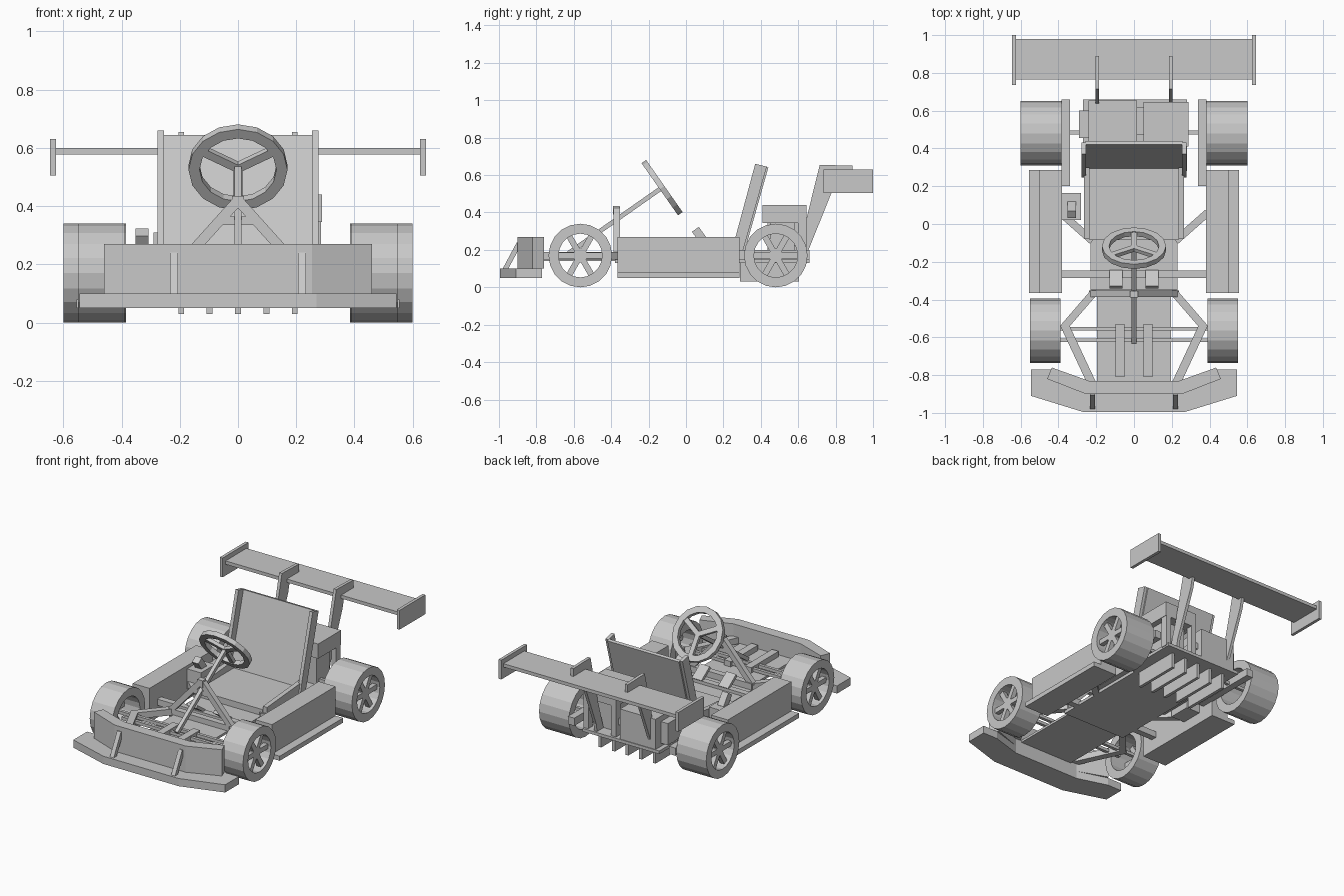
import bpy, bmesh, math
from mathutils import Vector, Matrix

if "Cube" in bpy.data.objects:
    bpy.data.objects.remove(bpy.data.objects["Cube"])

grey = bpy.data.materials.new("plain grey")
grey.diffuse_color = (0.58, 0.58, 0.58, 1)
grey.use_nodes = True
grey.node_tree.nodes["Principled BSDF"].inputs["Base Color"].default_value = grey.diffuse_color


def finish(name, bm):
    bmesh.ops.recalc_face_normals(bm, faces=bm.faces)
    me = bpy.data.meshes.new(name)
    bm.to_mesh(me)
    bm.free()
    me.materials.append(grey)
    ob = bpy.data.objects.new(name, me)
    bpy.context.collection.objects.link(ob)
    return ob


def box(name, x0, x1, y0, y1, z0, z1):
    bm = bmesh.new()
    m = Matrix.Translation(((x0+x1)/2, (y0+y1)/2, (z0+z1)/2)) @ Matrix.Diagonal((x1-x0, y1-y0, z1-z0, 1))
    bmesh.ops.create_cube(bm, size=1, matrix=m)
    return finish(name, bm)


def prism(name, pts, lo, hi, axis):
    """Extrude a 2D outline along x (points are y,z) or z (points are x,y)."""
    bm = bmesh.new()
    put = (lambda p, h: (h, *p)) if axis == 'x' else (lambda p, h: (*p, h))
    a = [bm.verts.new(put(p, lo)) for p in pts]
    b = [bm.verts.new(put(p, hi)) for p in pts]
    bm.faces.new(a)
    bm.faces.new(b)
    for i in range(len(pts)):
        j = (i + 1) % len(pts)
        bm.faces.new((a[i], a[j], b[j], b[i]))
    return finish(name, bm)


def beam(name, p, q, w, h):
    """Rectangular bar between two points."""
    p, q = Vector(p), Vector(q)
    d = q - p
    bm = bmesh.new()
    m = (Matrix.Translation((p+q)/2) @ d.to_track_quat('Z', 'Y').to_matrix().to_4x4()
         @ Matrix.Diagonal((w, h, d.length, 1)))
    bmesh.ops.create_cube(bm, size=1, matrix=m)
    return finish(name, bm)


def ring(name, mat, outer, inner, depth, n):
    """Flat-sided ring around local z."""
    bm = bmesh.new()
    rows = []
    for r, z in ((outer, -depth/2), (outer, depth/2), (inner, depth/2), (inner, -depth/2)):
        rows.append([bm.verts.new(mat @ Vector((r*math.cos(2*math.pi*i/n), r*math.sin(2*math.pi*i/n), z)))
                     for i in range(n)])
    for k in range(4):
        a, b = rows[k], rows[(k+1) % 4]
        for i in range(n):
            j = (i+1) % n
            bm.faces.new((a[i], a[j], b[j], b[i]))
    return finish(name, bm)


def disc(name, mat, r, depth, n):
    bm = bmesh.new()
    bmesh.ops.create_cone(bm, cap_ends=True, segments=n, radius1=r, radius2=r, depth=depth, matrix=mat)
    return finish(name, bm)


def wheel(name, s, x0, x1, y):
    turn = Matrix.Rotation(math.pi/2, 4, 'Y')
    ring(name + "_tyre", Matrix.Translation((s*(x0+x1)/2, y, 0.17)) @ turn, 0.17, 0.117, x1-x0, 20)
    xs = s*(x1 - 0.035)
    disc(name + "_hub", Matrix.Translation((xs, y, 0.17)) @ turn, 0.038, 0.03, 12)
    for k in range(6):
        a = math.radians(60*k)
        c, t = math.cos(a), math.sin(a)
        # Wide in the wheel plane, thin along the axle
        m = (Matrix.Translation((xs, y+0.07*c, 0.17+0.07*t)) @ Matrix.Rotation(a, 4, 'X')
             @ Matrix.Diagonal((0.03, 0.1, 0.032, 1)))
        bm = bmesh.new()
        bmesh.ops.create_cube(bm, size=1, matrix=m)
        finish(name + "_spoke", bm)


# Paired parts on both sides
for s, tag in ((1, "right_"), (-1, "left_")):
    def sbox(name, x0, x1, *r):
        return box(tag + name, min(s*x0, s*x1), max(s*x0, s*x1), *r)
    wheel(tag + "front_wheel", s, 0.39, 0.55, -0.565)
    wheel(tag + "rear_wheel", s, 0.385, 0.60, 0.48)
    # Side pods with wider sills
    sbox("side_pod", 0.38, 0.50, -0.365, 0.285, 0.08, 0.27)
    sbox("sill", 0.38, 0.555, -0.365, 0.285, 0.05, 0.08)
    # Chassis rails
    beam(tag + "front_rail", (s*0.21, -0.36, 0.17), (s*0.37, -0.545, 0.17), 0.04, 0.04)
    beam(tag + "nose_rail", (s*0.37, -0.53, 0.17), (s*0.225, -0.84, 0.17), 0.045, 0.04)
    sbox("rear_rail", 0.34, 0.385, 0.20, 0.66, 0.15, 0.20)
    beam(tag + "seat_brace", (s*0.39, 0.06, 0.15), (s*0.22, -0.09, 0.15), 0.04, 0.04)
    sbox("nose_bar", 0.05, 0.098, -0.81, -0.53, 0.15, 0.19)
    # Bumper brace
    prism(tag + "bumper_brace", [(-0.98, 0.10), (-0.95, 0.10), (-0.89, 0.21), (-0.89, 0.24), (-0.905, 0.24)],
          s*0.22-0.014, s*0.22+0.014, 'x')
    # Seat side wings
    prism(tag + "seat_wing", [(0.245, 0.18), (0.265, 0.27), (0.37, 0.66), (0.432, 0.645), (0.30, 0.18)],
          s*0.255, s*0.277, 'x')
    prism(tag + "seat_edge", [(-0.08, 0.15), (0.30, 0.15), (0.30, 0.24), (-0.08, 0.21)], s*0.235, s*0.265, 'x')
    # Pedals, leaning away from the seat
    beam(tag + "pedal", (s*0.095, -0.335, 0.225), (s*0.095, -0.25, 0.165), 0.07, 0.02)
    # Wing strut and end plate
    prism(tag + "wing_strut", [(0.575, 0.13), (0.635, 0.33), (0.715, 0.655), (0.89, 0.65), (0.89, 0.60),
                               (0.80, 0.60), (0.78, 0.51), (0.655, 0.20), (0.645, 0.13)],
          s*0.195-0.01, s*0.195+0.01, 'x')
    sbox("wing_end_plate", 0.625, 0.645, 0.735, 1.0, 0.505, 0.63)
    # Steering support leg
    beam(tag + "support_leg", (0, -0.37, 0.42), (s*0.225, -0.37, 0.17), 0.035, 0.035)

# Front bumper and splitter
prism("splitter", [(-0.545, -0.77), (-0.545, -0.91), (-0.27, -0.995), (0.27, -0.995), (0.545, -0.91),
                   (0.545, -0.77), (0.44, -0.77), (0.24, -0.83), (-0.24, -0.83), (-0.44, -0.77)], 0.05, 0.10, 'z')
prism("front_bumper", [(-0.46, -0.82), (-0.255, -0.90), (0.255, -0.90), (0.46, -0.82),
                       (0.435, -0.76), (0.24, -0.83), (-0.24, -0.83), (-0.435, -0.76)], 0.10, 0.27, 'z')

# Floor and cross members
box("front_floor", -0.195, 0.195, -0.84, -0.36, 0.14, 0.155)
box("main_floor", -0.23, 0.23, -0.38, 0.30, 0.13, 0.15)
box("rear_floor", -0.27, 0.28, 0.28, 0.66, 0.13, 0.15)
box("middle_cross_bar", -0.39, 0.39, -0.285, -0.245, 0.13, 0.17)
box("support_base", -0.23, 0.23, -0.385, -0.345, 0.15, 0.19)
box("front_axle", -0.52, 0.52, -0.565, -0.545, 0.16, 0.18)
box("steering_rod", -0.40, 0.40, -0.625, -0.605, 0.16, 0.18)
box("rear_axle", -0.56, 0.56, 0.475, 0.495, 0.16, 0.18)
for x in (-0.195, -0.0975, 0, 0.0975, 0.195):
    box("diffuser_fin", x-0.01, x+0.01, 0.29, 0.605, 0.03, 0.135)

# Seat
prism("seat_pan", [(-0.235, -0.085), (0.235, -0.085), (0.265, 0.0), (0.265, 0.32), (-0.265, 0.32), (-0.265, 0.0)],
      0.15, 0.19, 'z')
prism("seat_back", [(0.29, 0.18), (0.42, 0.645), (0.44, 0.64), (0.31, 0.18)], -0.257, 0.257, 'x')

# Steering wheel, column and support
up = Vector((0, 0.819, 0.574))
hub = Vector((0, -0.128, 0.533))
frame = Matrix.Translation(hub) @ Matrix(((1, 0, 0), (0, -0.574, 0.819), (0, 0.819, 0.574))).to_4x4()
ring("steering_ring", frame, 0.17, 0.132, 0.03, 16)
for deg in (30, 150, 270):
    m = frame @ Matrix.Rotation(math.radians(deg), 4, 'Z') @ Matrix.Translation((0.07, 0, 0))
    bm = bmesh.new()
    bmesh.ops.create_cube(bm, size=1, matrix=m @ Matrix.Diagonal((0.14, 0.03, 0.022, 1)))
    finish("steering_spoke", bm)
beam("steering_column", hub + up*0.01, hub - up*0.61, 0.024, 0.024)
box("support_cross_bar", -0.06, 0.06, -0.385, -0.355, 0.335, 0.365)
prism("support_cap", [(-0.39, 0.39), (-0.355, 0.39), (-0.355, 0.435), (-0.39, 0.435)], -0.02, 0.02, 'x')

# Shifter on the left
box("shifter_box", -0.385, -0.28, 0.02, 0.165, 0.12, 0.25)
beam("shifter_lever", (-0.33, 0.10, 0.24), (-0.33, 0.05, 0.31), 0.045, 0.045)

# Engine and radiator
box("left_engine_block", -0.24, 0.015, 0.435, 0.655, 0.14, 0.345)
box("engine_pulley", -0.29, -0.24, 0.455, 0.60, 0.17, 0.31)
box("engine_link", 0.015, 0.05, 0.47, 0.62, 0.22, 0.26)
box("right_engine_head", 0.05, 0.288, 0.41, 0.645, 0.345, 0.44)
box("right_engine_core", 0.09, 0.25, 0.45, 0.58, 0.14, 0.345)
for x in (0.05, 0.25):
    box("engine_post", x, x+0.035, 0.60, 0.645, 0.14, 0.345)

# Rear wing
box("rear_wing", -0.625, 0.625, 0.765, 0.98, 0.578, 0.60)
